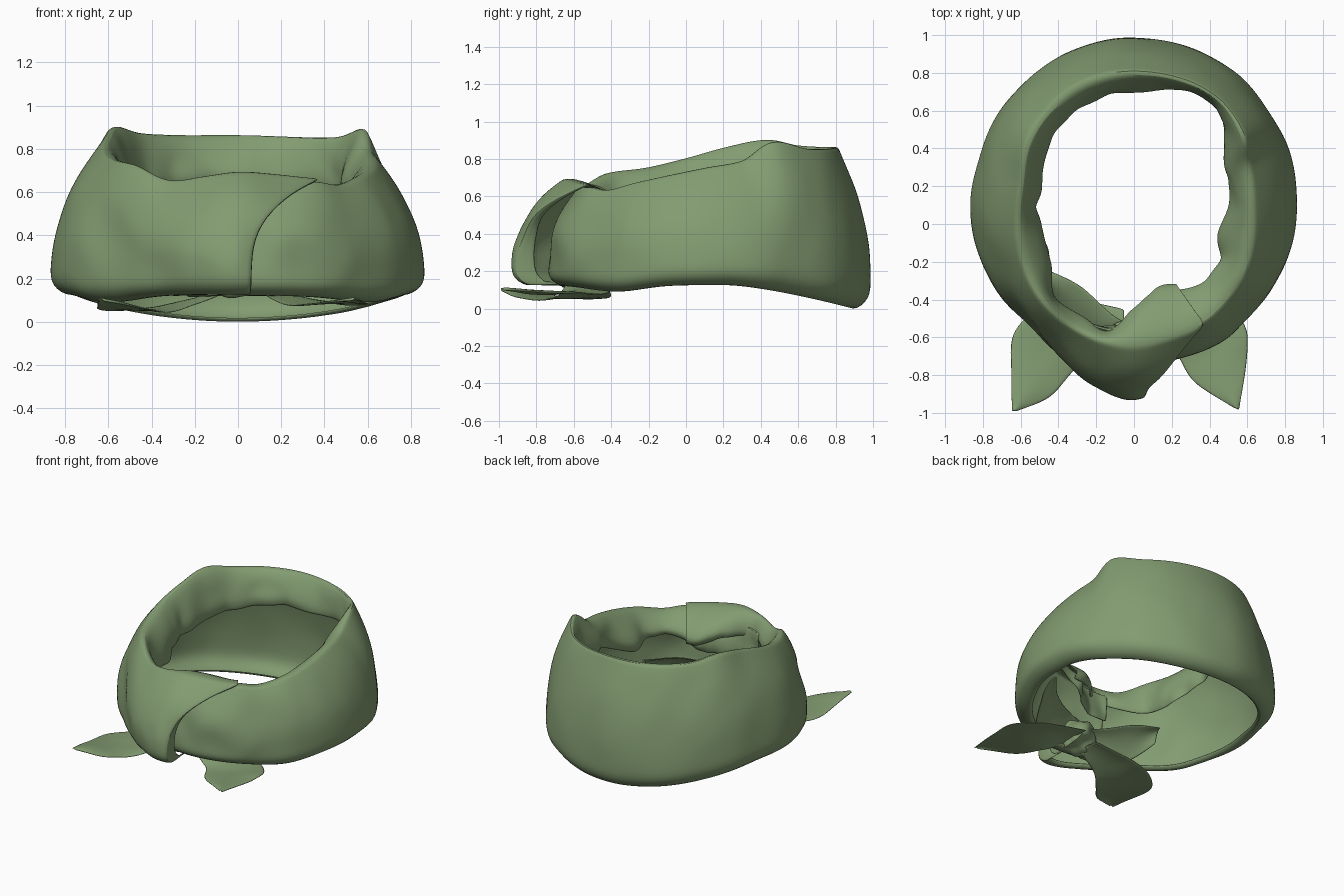
import bpy, bmesh, math
from mathutils import Vector, noise

if "Cube" in bpy.data.objects:
    bpy.data.objects.remove(bpy.data.objects["Cube"])

green = bpy.data.materials.new("sage_green_cloth")
green.diffuse_color = (0.225, 0.33, 0.165, 1)
green.use_nodes = True
green.node_tree.nodes["Principled BSDF"].inputs["Base Color"].default_value = green.diffuse_color


def make_object(name, grid, thick=0.01, sub=1):
    """Turn a grid of points into a smooth cloth sheet."""
    bm = bmesh.new()
    vs = [[bm.verts.new(p) for p in row] for row in grid]
    for a, b in zip(vs, vs[1:]):
        for i in range(len(a) - 1):
            bm.faces.new((a[i], b[i], b[i + 1], a[i + 1]))
    bmesh.ops.recalc_face_normals(bm, faces=bm.faces)
    me = bpy.data.meshes.new(name)
    bm.to_mesh(me)
    bm.free()
    finish(bpy.data.objects.new(name, me), thick, sub)


def finish(ob, thick, sub):
    bpy.context.collection.objects.link(ob)
    ob.data.materials.append(green)
    if thick:
        m = ob.modifiers.new("cloth_thickness", 'SOLIDIFY')
        m.thickness, m.offset = thick, 0
    if sub:
        m = ob.modifiers.new("soften", 'SUBSURF')
        m.levels = m.render_levels = sub
    bpy.ops.object.select_all(action='DESELECT')
    ob.select_set(True)
    bpy.context.view_layer.objects.active = ob
    bpy.ops.object.shade_smooth_by_angle(angle=math.radians(50))


def catmull(p0, p1, p2, p3, t):
    return 0.5 * (2 * p1 + (p2 - p0) * t + (2 * p0 - 5 * p1 + 4 * p2 - p3) * t * t
                  + (3 * p1 - p0 - 3 * p2 + p3) * t ** 3)


# Scarf wrap: angle, belly radius, rim radius, rim height, inner lip radius, inner lip height
COLS = [
    (-112, .70, .58, .58, .57, .42), (-90, .72, .58, .61, .50, .42), (-70, .75, .61, .64, .40, .45),
    (-55, .765, .64, .645, .43, .50), (-42, .775, .64, .63, .46, .52), (-25, .805, .64, .67, .49, .52),
    (-8, .84, .635, .71, .46, .50), (10, .87, .645, .75, .50, .55), (28, .91, .69, .79, .56, .62),
    (38, .925, .75, .89, .65, .62), (55, .96, .80, .85, .76, .66), (90, .985, .81, .86, .72, .68),
    (110, .97, .80, .86, .67, .66), (128, .945, .76, .87, .64, .64), (142, .92, .72, .90, .60, .64),
    (160, .885, .65, .86, .53, .60), (180, .86, .63, .80, .50, .56), (200, .815, .63, .75, .47, .50),
    (222, .77, .64, .72, .55, .50), (240, .80, .64, .65, .58, .52), (257, .87, .65, .67, .57, .55),
    (270, .925, .65, .69, .43, .55), (285, .86, .64, .68, .37, .52), (305, .81, .65, .66, .39, .50)]


def lookup(phi):
    i = 0
    while i < len(COLS) - 2 and phi > COLS[i + 1][0]:
        i += 1
    t = (phi - COLS[i][0]) / (COLS[i + 1][0] - COLS[i][0])
    q = [Vector(COLS[max(0, min(len(COLS) - 1, i + k))][1:]) for k in (-1, 0, 1, 2)]
    return catmull(*q, t)


def polar(phi, r, z):
    a = math.radians(phi)
    return Vector((r * math.cos(a), r * math.sin(a), z))


def hem(phi, belly):
    """Height of the bottom edge: dips at the back and a little at the front corners."""
    y = belly * math.sin(math.radians(phi))
    return 0.125 - 0.125 * max(0, (y - .25) / .73) ** 1.4 - 0.035 * math.exp(-((y + .42) / .22) ** 2)


def crease(p, f):
    """Sharp-edged cloth noise."""
    return .5 - abs(noise.noise(p * f)) * 2


def wrap_column(phi, tuck=0.0):
    pts = []

    def at(t):
        # the loose front edge slants: steep at the bottom, sweeping right near the rim
        if phi <= 255:
            return phi
        return 255 + (phi - 255) * (.375 + .625 * t ** 4)

    f = at(0)
    belly = lookup(f)[0]
    zb = hem(f, belly)
    pts.append(polar(f, belly - .115 - tuck, zb + .02))
    pts.append(polar(f, belly - .095 - tuck, zb))
    for t in (.02, .07, .13, .2, .3, .4, .52, .64, .75, .85, .93, .98, 1):
        f = at(t)
        belly, rr, rz, ir, iz = lookup(f)
        zb = hem(f, belly)
        front = max(0, -math.sin(math.radians(f)))
        s = max(0, (t - .1 - .1 * front) / (.9 - .1 * front)) ** (2.2 + .3 * front)
        r = belly + (rr - belly) * s - (.05 if t < .05 else .012 if t < .1 else 0)
        p = polar(f, r - tuck * (1 - t), zb + (rz - zb) * t)
        # soft diagonal drape folds, strongest at the front
        env = math.sin(math.pi * t)
        w = .012 * front * env * math.sin(math.radians(f) * 7 + t * 6)
        q = Vector((p.x, p.y, p.z + .6 * p.x))
        w += (.006 + .014 * front) * crease(q, 3.2) * env + .008 * noise.noise(p * 4)
        pts.append(p + polar(f, w, 0))
    # lip folded over to the inside, pleated
    belly, rr, rz, ir, iz = lookup(phi)
    for s, h in ((.22, .0), (.45, .14), (.7, .36), (.9, .62), (1, .85), (1, 1), (.9, 1.2)):
        p = polar(phi, rr + (ir - rr) * s, rz + (iz - rz) * h)
        q = Vector((p.x, p.y, p.z * .5)) + Vector((3, 1, 0))
        w = (noise.noise(q * 4) * .03 + crease(q, 5) * .03) * min(1, h * 1.6)
        pts.append(p + polar(phi, w, .4 * w))
    return pts


n = 130
columns = [wrap_column(-112 + 417 * i / n) for i in range(n + 1)]
columns.append(wrap_column(305, .05))
columns.append(wrap_column(305, .14))
make_object("scarf_wrap", columns)


def spline(pts, n):
    pts = [Vector(p) for p in pts]
    out = []
    for k in range(n + 1):
        u = k / n * (len(pts) - 1)
        i = min(int(u), len(pts) - 2)
        q = [pts[max(0, min(len(pts) - 1, i + d))] for d in (-1, 0, 1, 2)]
        out.append(catmull(*q, u - i))
    return out


def cloth_strip(name, edge_a, edge_b, bulge):
    """Loft a strip of cloth between two edges, with a soft ridge in the middle."""
    grid = []
    for a, b in zip(spline(edge_a, 20), spline(edge_b, 20)):
        row = []
        for j in range(9):
            v = j / 8
            p = a.lerp(b, v)
            p.z += bulge * math.sin(math.pi * v) + .008 * noise.noise(p * 7)
            row.append(p)
        grid.append(row)
    make_object(name, grid, .008)


# Two flat tails under the front
cloth_strip("left_tail",
            [(-.05, -.45, .14), (-.4, -.4, .06), (-.63, -.56, .05), (-.65, -.8, .075), (-.645, -.99, .10)],
            [(-.05, -.62, .14), (-.22, -.68, .07), (-.33, -.79, .045), (-.45, -.92, .065), (-.625, -.99, .10)], .012)
cloth_strip("right_tail",
            [(.05, -.42, .17), (.4, -.4, .09), (.58, -.52, .08), (.6, -.7, .085), (.555, -.985, .10)],
            [(.05, -.62, .17), (.16, -.66, .10), (.23, -.7, .075), (.32, -.84, .08), (.535, -.975, .10)], .012)

# Folded cloth leading into the knot from both sides
cloth_strip("left_knot_fold",
            [(-.44, -.25, .30), (-.28, -.33, .30), (-.10, -.49, .27), (.05, -.55, .25)],
            [(-.47, -.34, .23), (-.36, -.56, .13), (-.15, -.66, .12), (.05, -.66, .14)], .03)
cloth_strip("right_knot_fold",
            [(.50, -.20, .32), (.34, -.38, .32), (.15, -.48, .30), (0, -.52, .28)],
            [(.53, -.30, .23), (.38, -.56, .13), (.18, -.63, .12), (0, -.64, .14)], .03)

# Crumpled knot behind the front panel
bm = bmesh.new()
bmesh.ops.create_icosphere(bm, subdivisions=4, radius=1)
for v in bm.verts:
    k = 1 + .22 * noise.noise(v.co * 1.8) - .12 * abs(math.sin(4 * v.co.x + 2 * v.co.z))
    v.co = Vector((v.co.x * .17 * k, -.61 + v.co.y * .12 * k, .24 + v.co.z * .13 * k))
me = bpy.data.meshes.new("knot")
bm.to_mesh(me)
bm.free()
finish(bpy.data.objects.new("knot", me), 0, 0)
